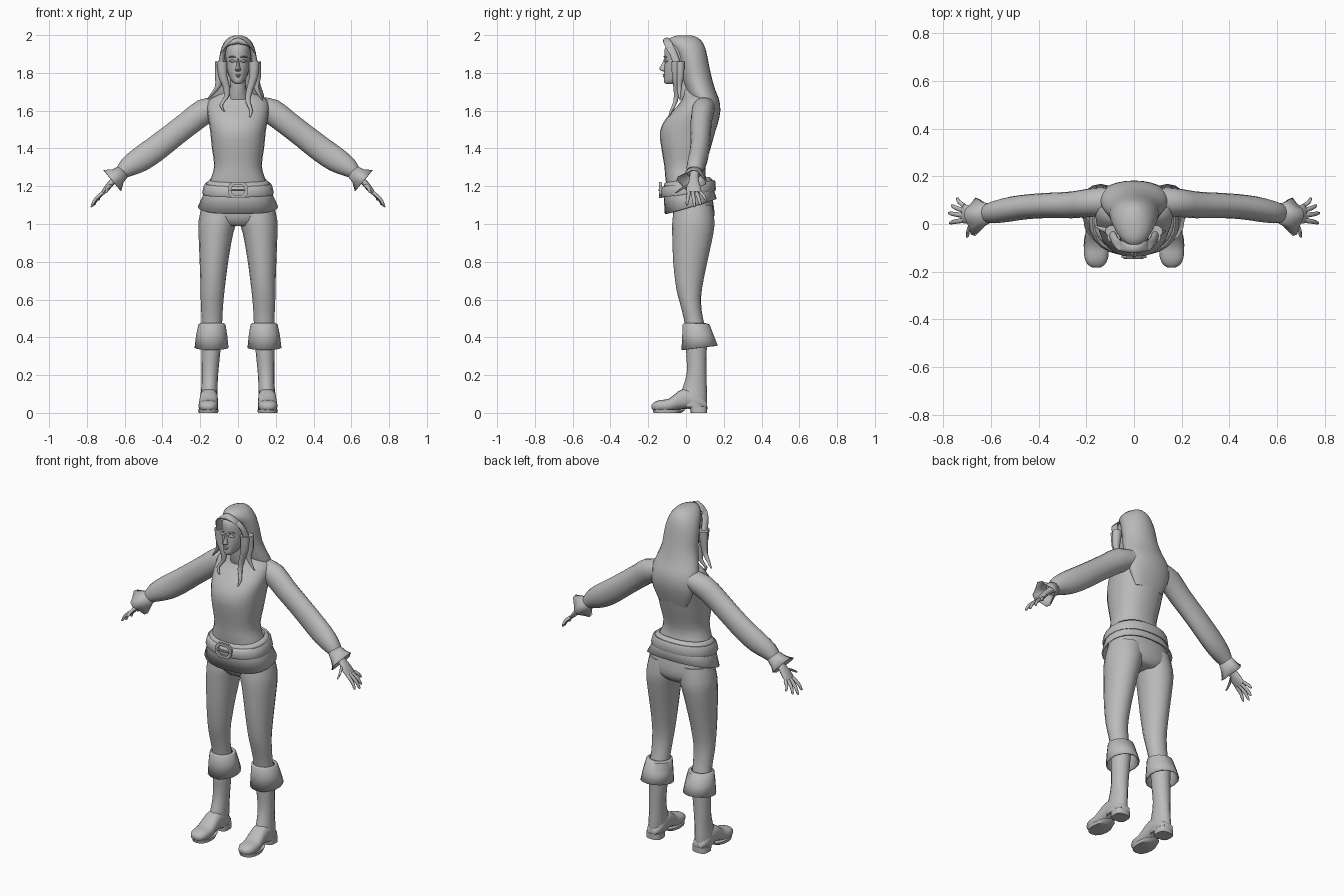
import bpy, bmesh, math
from mathutils import Vector as V

grey = bpy.data.materials.new("plain grey")
grey.diffuse_color = (0.5, 0.5, 0.5, 1)


def finish(name, bm, mirror=False, solid=0, angle=50):
    bmesh.ops.recalc_face_normals(bm, faces=bm.faces)
    me = bpy.data.meshes.new(name)
    bm.to_mesh(me)
    bm.free()
    me.materials.append(grey)
    ob = bpy.data.objects.new(name, me)
    bpy.context.collection.objects.link(ob)
    if solid:
        m = ob.modifiers.new("thickness", 'SOLIDIFY')
        m.thickness = solid
    if mirror:
        ob.modifiers.new("mirror", 'MIRROR').use_clip = False
    bpy.context.view_layer.objects.active = ob
    ob.select_set(True)
    bpy.ops.object.shade_smooth_by_angle(angle=math.radians(angle))
    ob.select_set(False)
    return ob


def spline(rows, sub):
    """Catmull-Rom through rows of vectors."""
    out = []
    for i in range(len(rows) - 1):
        a, b = rows[max(i - 1, 0)], rows[i]
        c, d = rows[i + 1], rows[min(i + 2, len(rows) - 1)]
        for k in range(sub):
            t = k / sub
            out.append([(2 * q + (r - p) * t + (2 * p - 5 * q + 4 * r - s) * t * t
                         + (3 * q - p - 3 * r + s) * t ** 3) / 2
                        for p, q, r, s in zip(a, b, c, d)])
    return out + [rows[-1]]


def loft(name, rings, n=16, power=2.0, caps=True, sub=2, ragged=0, **kw):
    """Skin rings given as (centre, half axis u, half axis v)."""
    rings = spline([[V(x) for x in r] for r in rings], sub)
    bm = bmesh.new()
    loops = []
    for j, (c, u, v) in enumerate(rings):
        loop = []
        for i in range(n):
            a = 2 * math.pi * i / n
            co, si = math.cos(a), math.sin(a)
            e = 2 / power
            p = (u * math.copysign(abs(co) ** e, co) + v * math.copysign(abs(si) ** e, si))
            if ragged and j == len(rings) - 1:
                p *= 1 + ragged * (-1) ** (i // 2)
            loop.append(bm.verts.new(c + p))
        loops.append(loop)
    for a, b in zip(loops, loops[1:]):
        for i in range(n):
            bm.faces.new((a[i], a[(i + 1) % n], b[(i + 1) % n], b[i]))
    if caps:
        bm.faces.new(loops[0])
        bm.faces.new(loops[-1])
    return finish(name, bm, **kw)


def level(*rows):
    """Level rings from (z, x0, x1, y0, y1, rise towards back)."""
    return [(((x0 + x1) / 2, (y0 + y1) / 2, z), ((x1 - x0) / 2, 0, 0),
             (0, (y1 - y0) / 2, r[0] if r else 0)) for z, x0, x1, y0, y1, *r in rows]


def sym(*rows):
    return level(*[(z, -w, w, *rest) for z, w, *rest in rows])


def limb(*rows):
    """Rings across a path in the xz plane: (x, y, z, thickness, width in y)."""
    pts = [V(r[:3]) for r in rows]
    out = []
    for i, r in enumerate(rows):
        d = pts[min(i + 1, len(pts) - 1)] - pts[max(i - 1, 0)]
        u = V((-d.z, 0, d.x)).normalized() * r[3]
        out.append((pts[i], u, (0, r[4], 0)))
    return out


# Body
loft("torso", sym((1.10, .17, -.08, .13), (1.18, .165, -.10, .125), (1.25, .14, -.11, .105),
                  (1.31, .126, -.115, .105), (1.40, .138, -.13, .13), (1.49, .147, -.138, .155),
                  (1.56, .158, -.105, .165), (1.62, .165, -.05, .165), (1.66, .15, -.02, .155),
                  (1.69, .09, -.015, .12), (1.72, .045, -.02, .07)), n=24, power=2.3)
loft("neck", sym((1.66, .055, -.03, .07), (1.72, .042, -.045, .05), (1.80, .042, -.05, .05)))
loft("pelvis", sym((1.14, .18, -.07, .14), (1.07, .192, -.07, .15), (1.02, .175, -.06, .145),
                   (.99, .10, -.035, .12)), n=20, power=2.3)
loft("trouser_leg", level((1.10, .0, .19, -.06, .14), (1.02, .004, .208, -.072, .15),
                          (.95, .026, .209, -.073, .145), (.80, .052, .203, -.068, .113),
                          (.66, .07, .198, -.052, .085), (.58, .078, .197, -.032, .08),
                          (.50, .083, .193, -.012, .09), (.42, .085, .195, .0, .11)),
     mirror=True)

# Tunic skirt, belt and buckle
loft("tunic_hem", sym((1.235, .15, -.112, .125, .015), (1.215, .168, -.118, .143, .015),
                      (1.16, .182, -.118, .148, .02), (1.092, .213, -.112, .163, .04)),
     n=24, power=2.3, caps=False, sub=1, solid=.008)
loft("belt", sym((1.158, .186, -.128, .155, .017), (1.168, .19, -.134, .158, .017),
                 (1.205, .18, -.132, .156, .017), (1.215, .174, -.125, .15, .017)),
     n=24, power=2.3, sub=1)
bm = bmesh.new()
loops = []
for s, y in ((1, -.128), (1, -.142), (.66, -.142), (.66, -.128)):
    loops.append([bm.verts.new((s * x, y, 1.18 + s * z)) for x, z in (
        (.052, .02), (.032, .042), (-.032, .042), (-.052, .02),
        (-.052, -.02), (-.032, -.042), (.032, -.042), (.052, -.02))])
for k in range(4):
    a, b = loops[k], loops[(k + 1) % 4]
    for i in range(8):
        bm.faces.new((a[i], a[(i + 1) % 8], b[(i + 1) % 8], b[i]))
finish("buckle_frame", bm, angle=30)
loft("buckle_prong", [((-.045, -.142, 1.18), (0, .005, 0), (0, 0, .006)),
                      ((.04, -.142, 1.18), (0, .005, 0), (0, 0, .006))], n=6, sub=1)

# Boots
loft("boot_cuff", level((.475, .078, .2, -.01, .105), (.468, .066, .21, -.018, .125),
                        (.41, .057, .222, -.02, .147), (.345, .05, .23, -.024, .168, .012)),
     caps=False, sub=1, solid=.008, mirror=True)
loft("boot_shaft", level((.44, .085, .195, .0, .115), (.34, .092, .193, .0, .11),
                         (.22, .104, .193, .005, .108), (.14, .108, .194, -.015, .11),
                         (.08, .108, .2, -.035, .112), (.03, .11, .2, -.03, .11)), mirror=True)


def foot(*rows):
    return [((x, y, (z0 + z1) / 2), (w, 0, 0), (0, 0, (z1 - z0) / 2)) for x, y, w, z0, z1 in rows]


loft("boot_foot", foot((.153, .11, .03, .02, .06), (.153, .07, .046, .02, .1),
                       (.154, .01, .047, .022, .13), (.155, -.04, .049, .018, .115),
                       (.157, -.09, .052, .006, .075), (.158, -.14, .05, .006, .068),
                       (.158, -.17, .036, .012, .056), (.157, -.182, .016, .024, .044)),
     power=2.4, mirror=True)
loft("boot_sole", level((0, .105, .209, -.172, -.025), (.018, .103, .211, -.177, .0)),
     sub=1, power=2.3, mirror=True)
loft("boot_heel", level((0, .107, .2, .025, .112), (.035, .106, .2, .02, .113)),
     sub=1, power=3, mirror=True)

# Arms
loft("sleeve", limb((.11, .095, 1.62, .055, .06), (.18, .09, 1.595, .068, .06),
                    (.26, .08, 1.535, .066, .056), (.35, .078, 1.465, .066, .053),
                    (.44, .073, 1.395, .068, .052), (.52, .062, 1.34, .066, .052),
                    (.585, .05, 1.3, .052, .047), (.62, .045, 1.27, .035, .038)), mirror=True)
loft("sleeve_cuff", limb((.60, .046, 1.285, .036, .038), (.635, .04, 1.255, .045, .052),
                         (.665, .03, 1.23, .066, .073)),
     caps=False, sub=1, ragged=.1, solid=.004, mirror=True)
loft("palm", limb((.60, .046, 1.285, .022, .026), (.655, .042, 1.235, .017, .025),
                  (.69, .04, 1.195, .016, .038), (.715, .043, 1.165, .011, .04)),
     n=12, mirror=True)
for nm, base, tip in (("little_finger", (.71, .075, 1.168), (.742, .108, 1.125)),
                      ("ring_finger", (.713, .056, 1.166), (.765, .078, 1.1)),
                      ("middle_finger", (.715, .036, 1.166), (.778, .046, 1.09)),
                      ("index_finger", (.713, .016, 1.168), (.774, .004, 1.1)),
                      ("thumb", (.67, .025, 1.21), (.7, -.055, 1.165))):
    a, b = V(base), V(tip)
    m = a.lerp(b, .55) + V((.006, 0, .004))
    loft(nm, limb((*a, .01, .011), (*m, .009, .0095), (*a.lerp(b, .9), .007, .007),
                  (*b, .003, .003)), n=8, mirror=True)

# Head and face
loft("head", sym((1.742, .016, -.105, -.06), (1.752, .03, -.117, -.02), (1.785, .049, -.116, .04),
                 (1.82, .06, -.116, .065), (1.865, .066, -.113, .08), (1.91, .067, -.115, .08),
                 (1.945, .06, -.105, .07), (1.97, .035, -.07, .045)), n=20)
loft("nose", sym((1.808, .008, -.122, -.1), (1.815, .016, -.136, -.1), (1.823, .013, -.142, -.1),
                 (1.85, .007, -.126, -.1), (1.875, .005, -.116, -.1)), n=8)
for nm, z, h, w, y in (("upper_lip", 1.79, .005, .02, -.118), ("lower_lip", 1.781, .005, .017, -.116)):
    loft(nm, [((x * w, y + .012 * x * x, z), (0, .006 * s, 0), (0, 0, h * s))
              for x, s in ((-1, .2), (-.5, .8), (0, 1), (.5, .8), (1, .2))], n=8)
for nm, z, h, y in (("eyelid", 1.863, .007, -.108), ("eyebrow", 1.886, .004, -.112)):
    loft(nm, [((.03 + .019 * x, y + .006 * x + .004 * x * x, z - .003 * x * x),
               (0, .007 * s, 0), (0, 0, h * s))
              for x, s in ((-1, .2), (-.5, .8), (0, 1), (.5, .8), (1, .2))], n=8, mirror=True)

# Hair: back mass, fringe band and hanging locks
loft("hair", sym((1.998, .02, -.045, .03), (1.985, .052, -.085, .065), (1.955, .078, -.088, .092),
                 (1.91, .094, -.06, .108), (1.85, .103, -.04, .12), (1.78, .108, -.025, .135),
                 (1.71, .128, .0, .155), (1.66, .142, .02, .175), (1.60, .14, .06, .182),
                 (1.53, .125, .08, .168), (1.46, .09, .1, .145)), n=24)
loft("hair_fringe", [((x, y, z), (dx, 0, dz), (0, .022, 0)) for x, y, z, dx, dz in (
    (-.09, -.045, 1.84, .016, 0), (-.081, -.066, 1.9, .015, .005), (-.06, -.09, 1.945, .01, .012),
    (0, -.1, 1.97, 0, .017), (.06, -.09, 1.945, -.01, .012), (.081, -.066, 1.9, -.015, .005),
    (.09, -.045, 1.84, -.016, 0))], n=10)
for nm, s, path in (
        ("lock_inner", 1, ((.085, 1.86, -.055), (.083, 1.78, -.055), (.062, 1.71, -.05),
                           (.052, 1.65, -.055), (.07, 1.60, -.078), (.062, 1.565, -.09))),
        ("lock_inner", -1, ((.085, 1.86, -.055), (.08, 1.78, -.055), (.06, 1.72, -.05),
                            (.062, 1.67, -.05), (.09, 1.63, -.06), (.072, 1.595, -.075))),
        ("lock_outer", 1, ((.093, 1.86, -.03), (.1, 1.78, -.03), (.095, 1.73, -.035),
                           (.11, 1.69, -.035), (.13, 1.655, -.03))),
        ("lock_outer", -1, ((.093, 1.86, -.03), (.1, 1.78, -.03), (.105, 1.73, -.03),
                            (.135, 1.69, -.02), (.16, 1.66, -.01)))):
    k = len(path) - 1
    loft(nm, [((s * x, y, z), ((.024 * (1 - i / k) + .004), 0, 0), (0, .02 * (1 - i / k) + .004, 0))
              for i, (x, z, y) in enumerate(path)], n=10)
